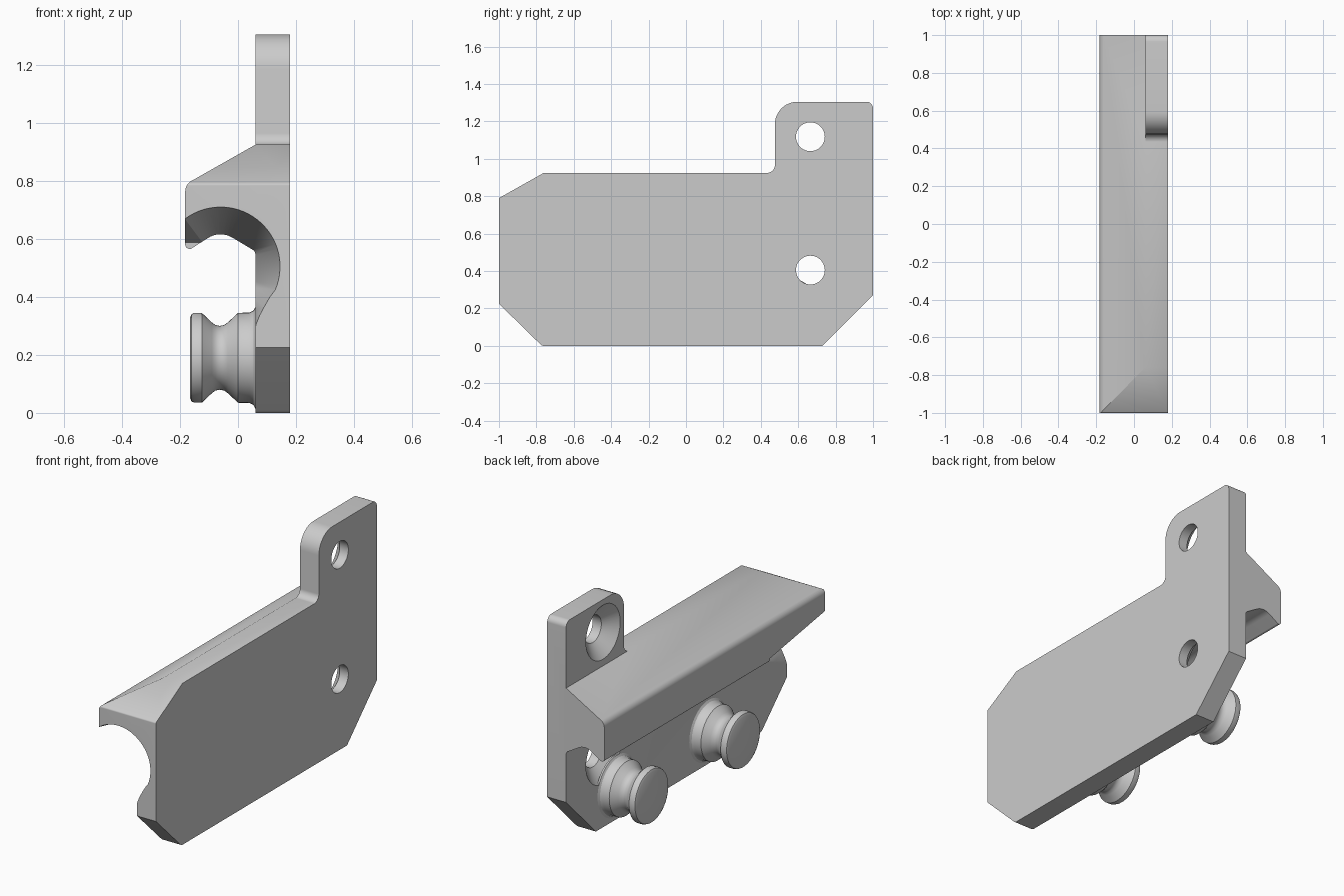
import bpy, bmesh
from math import sin, cos, pi, radians
from mathutils import Vector

if "Cube" in bpy.data.objects:
    bpy.data.objects.remove(bpy.data.objects["Cube"])

grey = bpy.data.materials.new("light grey metal")
grey.use_nodes = True
grey.diffuse_color = (0.6, 0.6, 0.6, 1)
grey.node_tree.nodes["Principled BSDF"].inputs["Base Color"].default_value = grey.diffuse_color


def rounded(corners, steps=8):
    """Polygon from (a, b, radius) corners; a radius above zero rounds the corner."""
    pts = []
    for i, (a, b, r) in enumerate(corners):
        p = Vector((a, b))
        if r == 0:
            pts.append(p)
            continue
        u = (Vector(corners[i - 1][:2]) - p).normalized()
        v = (Vector(corners[(i + 1) % len(corners)][:2]) - p).normalized()
        half = u.angle(v) / 2
        centre = p + (u + v).normalized() * (r / sin(half))
        reach = r * cos(half) / sin(half)
        start, end = p + u * reach - centre, p + v * reach - centre
        for k in range(steps + 1):
            pts.append(centre + start.lerp(end, k / steps).normalized() * r)
    return pts


def loft(name, rings):
    """Closed solid through rings of equal point count, with flat ends."""
    bm = bmesh.new()
    loops = [[bm.verts.new(p) for p in ring] for ring in rings]
    n = len(loops[0])
    for lo, hi in zip(loops, loops[1:]):
        for i in range(n):
            bm.faces.new((lo[i], lo[(i + 1) % n], hi[(i + 1) % n], hi[i]))
    bm.faces.new(loops[0][::-1])
    bm.faces.new(loops[-1])
    bmesh.ops.recalc_face_normals(bm, faces=bm.faces)
    mesh = bpy.data.meshes.new(name)
    bm.to_mesh(mesh)
    bm.free()
    mesh.materials.append(grey)
    obj = bpy.data.objects.new(name, mesh)
    bpy.context.collection.objects.link(obj)
    return obj


def lathe(name, profile, y, z, segments=48):
    """Turned solid around an axis along x, from (x, radius) pairs."""
    angles = [2 * pi * i / segments for i in range(segments)]
    return loft(name, [[(x, y + r * cos(t), z + r * sin(t)) for t in angles] for x, r in profile])


def boolean(target, cutter, operation):
    cutter.hide_render = True
    mod = target.modifiers.new("cut", "BOOLEAN")
    mod.object, mod.operation, mod.solver = cutter, operation, "EXACT"
    bpy.context.view_layer.update()
    bpy.context.view_layer.objects.active = target
    bpy.ops.object.modifier_apply(modifier=mod.name)
    bpy.data.objects.remove(cutter)


def smooth(obj):
    bpy.ops.object.select_all(action="DESELECT")
    obj.select_set(True)
    bpy.context.view_layer.objects.active = obj
    bpy.ops.object.shade_smooth_by_angle(angle=radians(30))


# Plate with hooked rail: cross-section swept front to back
section = rounded([
    (0.18, -0.1, 0), (0.18, 1.4, 0), (0.06, 1.4, 0), (0.06, 0.925, 0),
    (-0.182, 0.788, 0.04), (-0.182, 0.553, 0.015), (-0.062, 0.63, 0.08), (0.06, 0.557, 0.02),
    (0.06, -0.1, 0)])
body = loft("mounting_plate_with_rail", [[(x, y, z) for x, z in section] for y in (-1.1, 1.1)])

# Side outline: trimmed corners and raised rear tab
outline = rounded([
    (-1, 0.79, 0.01), (-0.76, 0.925, 0), (0.475, 0.925, 0.04), (0.475, 1.305, 0.12),
    (1, 1.305, 0.035), (1, 0.27, 0), (0.73, 0, 0), (-0.77, 0, 0.03), (-1, 0.225, 0)])
boolean(body, loft("outline_cutter", [[(x, y, z) for y, z in outline] for x in (-0.5, 0.5)]), "INTERSECT")

# Flared lead-in at the front of the groove, narrowing towards the back
flare = [(0.205 * cos(radians(a)), 0.205 * sin(radians(a))) for a in range(127, -24, -5)]
flare += [(0.17, -0.105), (0.15, -0.14), (0.134, -0.17), (0.122, -0.2), (0.116, -0.24),
          (-0.4, -0.24), (-0.4, 0.164)]
boolean(body, loft("flare_cutter", [[(-0.06 - y * a, y, 0.505 - y * b) for a, b in flare]
                                    for y in (-1.1, -0.5)]), "DIFFERENCE")

# Countersunk screw holes
for z in (1.118, 0.405):
    hole = lathe("hole_cutter", [(0.3, 0.077), (0.125, 0.077), (0.06, 0.155), (0.04, 0.155)], 0.665, z)
    boolean(body, hole, "DIFFERENCE")
smooth(body)

# Grooved knobs with a filleted foot
knob = [(0.07, 0.175), (0.06, 0.175), (0.053, 0.163), (0.04, 0.156), (0, 0.155),
        (-0.035, 0.122), (-0.048, 0.113), (-0.063, 0.11), (-0.078, 0.113), (-0.09, 0.122),
        (-0.125, 0.155), (-0.15, 0.155), (-0.16, 0.151), (-0.165, 0.14)]
for name, y in (("front_knob", -0.29), ("rear_knob", 0.54)):
    smooth(lathe(name, knob, y, 0.19))
